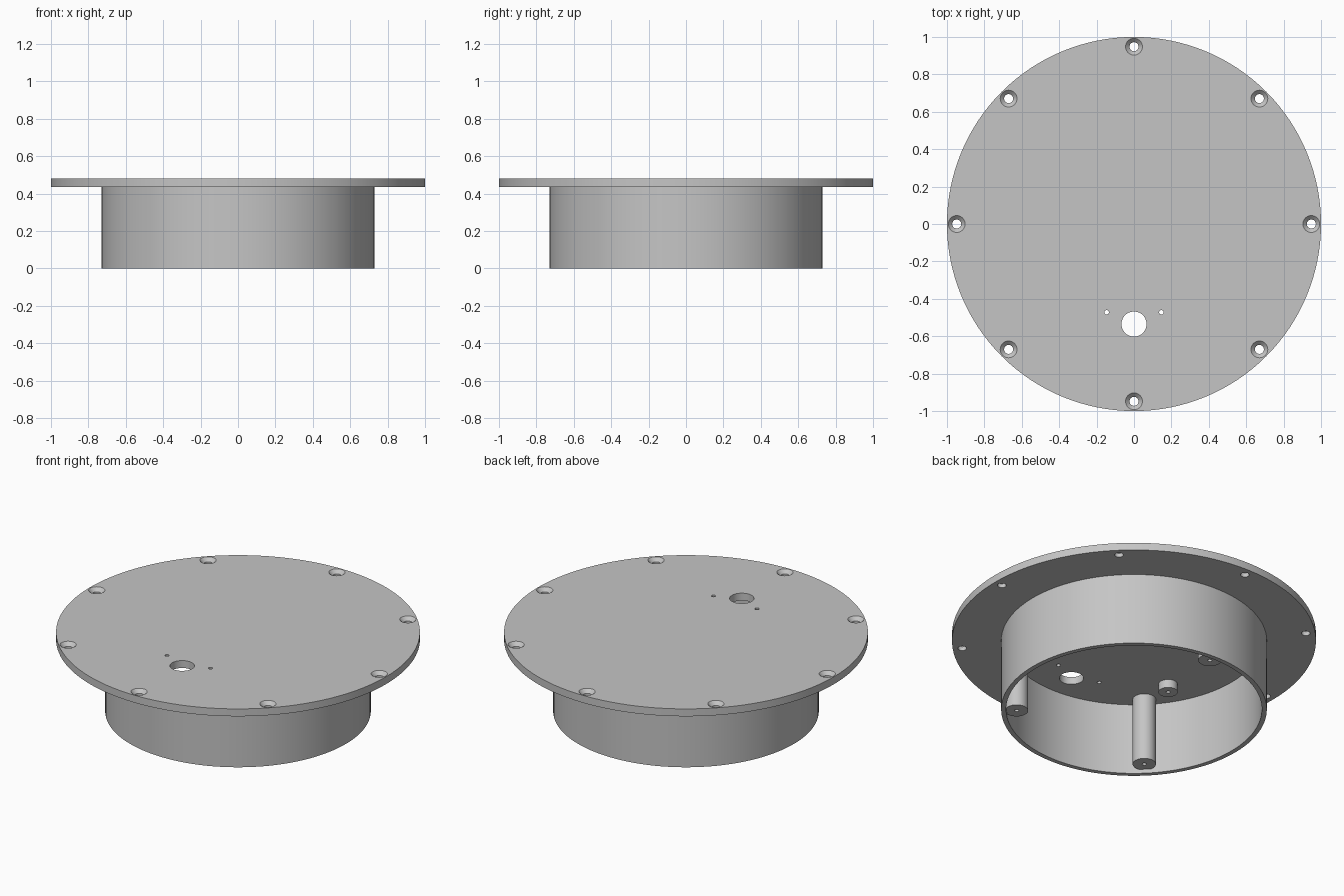
import bpy, bmesh, math
from mathutils import Vector, Matrix

cube = bpy.data.objects.get("Cube")
if cube:
    bpy.data.objects.remove(cube, do_unlink=True)

grey = bpy.data.materials.new("plain_grey")
grey.use_nodes = True
COLOUR = (0.56, 0.56, 0.56, 1)
grey.diffuse_color = COLOUR
grey.node_tree.nodes["Principled BSDF"].inputs["Base Color"].default_value = COLOUR

BOTTOM, TOP = 0.435, 0.48      # faces of the lid plate


def lathe(name, profile, places=((0, 0),), segments=32, closed=False):
    """Revolve an (r, z) profile about z, once at each (x, y) place."""
    bm = bmesh.new()
    for x, y in places:
        points = [bm.verts.new((r, 0, z)) for r, z in profile]
        edges = [bm.edges.new(pair) for pair in zip(points, points[1:])]
        if closed:
            edges.append(bm.edges.new((points[-1], points[0])))
        spun = bmesh.ops.spin(bm, geom=points + edges, cent=(0, 0, 0), axis=(0, 0, 1),
                              angle=math.tau, steps=segments, use_merge=False)
        fresh = [v for v in bm.verts if not v.tag]
        bmesh.ops.translate(bm, verts=fresh, vec=(x, y, 0))
        for v in fresh:
            v.tag = True
    bmesh.ops.remove_doubles(bm, verts=bm.verts, dist=1e-5)
    bmesh.ops.recalc_face_normals(bm, faces=bm.faces)
    mesh = bpy.data.meshes.new(name)
    bm.to_mesh(mesh)
    bm.free()
    mesh.materials.append(grey)
    obj = bpy.data.objects.new(name, mesh)
    bpy.context.collection.objects.link(obj)
    return obj


def select_only(obj):
    bpy.ops.object.select_all(action='DESELECT')
    obj.select_set(True)
    bpy.context.view_layer.objects.active = obj


def cut(target, cutter):
    cutter.hide_render = True
    mod = target.modifiers.new("holes", 'BOOLEAN')
    mod.operation, mod.solver, mod.object = 'DIFFERENCE', 'EXACT', cutter
    select_only(target)
    bpy.ops.object.modifier_apply(modifier=mod.name)
    bpy.data.objects.remove(cutter, do_unlink=True)


def hole_profile(r):
    return [(0, 0.4), (r, 0.4), (r, 0.5), (0, 0.5)]


def post_profile(r, low, bore, depth):
    """Hanging post with a blind screw hole in its lower end."""
    return [(0, BOTTOM), (r, BOTTOM), (r, low), (bore, low),
            (bore, low + depth), (0, low + depth)]


# Round lid plate
plate = lathe("lid_plate", [(0, BOTTOM), (1, BOTTOM), (1, TOP), (0, TOP)], segments=128)

# Eight countersunk rim holes
rim = [(0.948 * math.cos(k * math.pi / 4), 0.948 * math.sin(k * math.pi / 4)) for k in range(8)]
countersink = [(0, 0.4), (0.024, 0.4), (0.024, 0.459), (0.045, TOP), (0.055, 0.49), (0, 0.49)]
cut(plate, lathe("rim_hole_cutter", countersink, rim))

# Connector hole with two small fixing holes
cut(plate, lathe("connector_hole_cutter", hole_profile(0.067), [(0, -0.535)], 48))
cut(plate, lathe("fixing_hole_cutter", hole_profile(0.012), [(-0.146, -0.472), (0.146, -0.472)], 16))

# Open tube below the plate
tube = lathe("tube_wall", [(0.73, 0), (0.73, BOTTOM), (0.703, BOTTOM), (0.703, 0)],
             segments=128, closed=True)

# Three long posts by the wall and four short standoffs
posts = lathe("long_posts", post_profile(0.064, 0.025, 0.012, 0.2),
              [(-0.458, -0.458), (0.458, -0.458), (0, 0.648)])
standoffs = lathe("short_standoffs", post_profile(0.053, 0.385, 0.012, 0.04),
                  [(x, y) for x in (-0.45, 0.45) for y in (-0.245, 0.245)])

for part in (plate, tube, posts, standoffs):
    select_only(part)
    bpy.ops.object.shade_smooth_by_angle(angle=math.radians(30))
